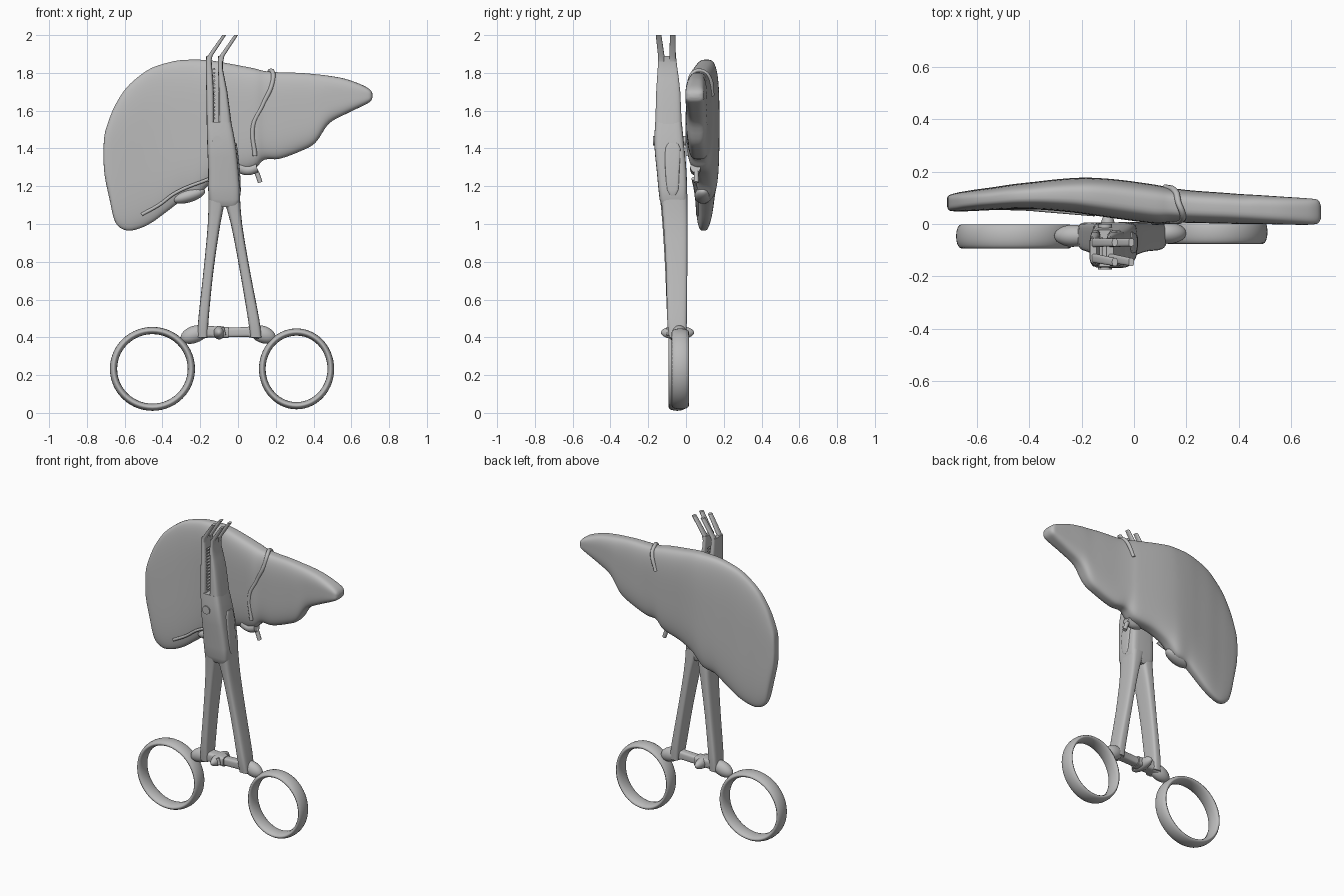
import bpy, bmesh, math
from mathutils import Vector

cube = bpy.data.objects.get("Cube")
if cube:
    bpy.data.objects.remove(cube, do_unlink=True)

GREY = (0.5, 0.5, 0.5, 1)
grey = bpy.data.materials.new("plain grey")
grey.use_nodes = True
grey.diffuse_color = GREY
grey.node_tree.nodes["Principled BSDF"].inputs["Base Color"].default_value = GREY


def finish(ob, name, angle=40):
    ob.name = name
    ob.data.materials.clear()
    ob.data.materials.append(grey)
    bpy.ops.object.select_all(action='DESELECT')
    ob.select_set(True)
    bpy.context.view_layer.objects.active = ob
    bpy.ops.object.shade_smooth_by_angle(angle=math.radians(angle))
    return ob


def smooth_rows(rows, steps):
    """Catmull-Rom interpolation through rows of numbers."""
    out = []
    for i in range(len(rows) - 1):
        a, b, c, d = (rows[max(0, min(len(rows) - 1, i + k))] for k in (-1, 0, 1, 2))
        for s in range(steps):
            t = s / steps
            out.append([q + t * (r - p) / 2 + t * t * (p - 2.5 * q + 2 * r - d4 / 2)
                        + t ** 3 * (1.5 * (q - r) + (d4 - p) / 2)
                        for p, q, r, d4 in zip(a, b, c, d)])
    out.append(list(rows[-1]))
    return out


def loft(name, rows, axis='Z', steps=1, power=4, sides=24):
    """Rows are (position, low, high, front, back) of rounded sections."""
    bm = bmesh.new()
    rings = []
    for pos, lo, hi, front, back in smooth_rows(rows, steps):
        ring = []
        for k in range(sides):
            t = 2 * math.pi * (k + 0.5) / sides
            u, v = (math.copysign(abs(f) ** (2 / power), f) for f in (math.cos(t), math.sin(t)))
            a = (lo + hi) / 2 + u * (hi - lo) / 2
            y = (front + back) / 2 + v * (back - front) / 2
            ring.append(bm.verts.new((a, y, pos) if axis == 'Z' else (pos, y, a)))
        rings.append(ring)
    for r, s in zip(rings, rings[1:]):
        for k in range(sides):
            n = (k + 1) % sides
            bm.faces.new((r[k], r[n], s[n], s[k]))
    bm.faces.new(rings[0])
    bm.faces.new(rings[-1])
    bmesh.ops.recalc_face_normals(bm, faces=bm.faces)
    me = bpy.data.meshes.new(name)
    bm.to_mesh(me)
    bm.free()
    ob = bpy.data.objects.new(name, me)
    bpy.context.collection.objects.link(ob)
    return finish(ob, name)


def tube(name, pts, radius):
    cu = bpy.data.curves.new(name, 'CURVE')
    cu.dimensions = '3D'
    cu.bevel_depth = radius
    cu.bevel_resolution = 3
    cu.use_fill_caps = True
    sp = cu.splines.new('BEZIER')
    sp.bezier_points.add(len(pts) - 1)
    for b, p in zip(sp.bezier_points, pts):
        b.co = p
        b.handle_left_type = b.handle_right_type = 'AUTO'
    ob = bpy.data.objects.new(name, cu)
    bpy.context.collection.objects.link(ob)
    bpy.ops.object.select_all(action='DESELECT')
    ob.select_set(True)
    bpy.context.view_layer.objects.active = ob
    bpy.ops.object.convert(target='MESH')
    return finish(bpy.context.object, name)


def blob(name, loc, size, tilt=0):
    bpy.ops.mesh.primitive_uv_sphere_add(segments=24, ring_count=14, location=loc, rotation=(0, tilt, 0))
    bpy.context.object.scale = size
    return finish(bpy.context.object, name)


# Liver body: x, bottom, top, front, back
loft("liver", [
    (-.712, 1.33, 1.41, .065, .10), (-.705, 1.25, 1.48, .052, .11),
    (-.68, 1.13, 1.56, .048, .118), (-.65, 1.01, 1.63, .048, .124),
    (-.60, .968, 1.71, .05, .132), (-.54, .97, 1.77, .053, .14),
    (-.46, 1.005, 1.825, .056, .152), (-.37, 1.07, 1.855, .055, .162),
    (-.30, 1.12, 1.868, .05, .17), (-.22, 1.14, 1.87, .042, .176),
    (-.15, 1.21, 1.867, .032, .176), (-.05, 1.26, 1.85, .018, .168),
    (.08, 1.29, 1.825, .002, .15), (.14, 1.34, 1.81, .006, .138),
    (.22, 1.345, 1.803, .004, .128), (.33, 1.385, 1.80, .002, .12),
    (.41, 1.43, 1.793, 0, .114), (.48, 1.53, 1.785, 0, .11),
    (.57, 1.582, 1.768, -.002, .104), (.66, 1.625, 1.735, -.003, .098),
    (.70, 1.648, 1.71, .002, .092), (.712, 1.67, 1.69, .02, .07)],
    axis='X', steps=4, power=3.4, sides=56)

# Ligament wrapping over the top between the lobes, lower lip and vessels
tube("ligament", [(.09, .01, 1.36), (.08, .008, 1.52), (.13, .012, 1.63), (.18, .016, 1.74),
                  (.185, .04, 1.80), (.17, .08, 1.81), (.16, .12, 1.78), (.12, .14, 1.68)], .012)
tube("lower_lip", [(-.51, .062, 1.05), (-.42, .06, 1.10), (-.33, .053, 1.165), (-.15, .038, 1.24)], .009)
tube("bile_duct", [(.06, .06, 1.33), (.095, .055, 1.28), (.118, .055, 1.22)], .013)
tube("vessel_stump", [(.0, .05, 1.30), (.05, .05, 1.285), (.10, .05, 1.30)], .028)
blob("gallbladder", (-.26, .09, 1.15), (.09, .045, .035), -.3)

# Clamp shanks: z, left, right, front, back
loft("right_shank", [(.40, -.215, -.16, -.09, 0), (.50, -.21, -.155, -.10, .005),
                     (.75, -.183, -.13, -.11, .005), (1.0, -.16, -.093, -.125, .005),
                     (1.16, -.157, -.06, -.14, 0)], steps=3)
loft("left_shank", [(.40, .065, .125, -.09, 0), (.50, .052, .112, -.10, .005),
                    (.75, .01, .064, -.105, .007), (1.0, -.038, .022, -.12, .008),
                    (1.16, -.085, .01, -.135, .008)], steps=3)

# Box joint with its pin, side slot plate and front lap
loft("box_joint", [(1.09, -.125, -.01, -.125, -.005), (1.13, -.156, .012, -.14, .006), (1.28, -.158, .003, -.155, .003),
                   (1.42, -.163, -.012, -.168, -.01), (1.54, -.166, -.036, -.163, -.022)], steps=2, power=6)
tube("joint_pin", [(-.11, -.174, 1.44), (-.11, 0, 1.44)], .027)
loft("side_slot", [(1.15, -.01, .012, -.08, -.06), (1.18, -.01, .015, -.10, -.04),
                   (1.29, -.01, .01, -.11, -.035), (1.40, -.03, -.003, -.11, -.03),
                   (1.43, -.03, -.008, -.09, -.05)], steps=2)

# Jaws and their serrations
loft("right_jaw", [(1.50, -.165, -.126, -.163, -.022), (1.70, -.168, -.128, -.158, -.03),
                   (1.82, -.17, -.136, -.15, -.045), (1.89, -.168, -.142, -.148, -.053)], steps=2)
loft("left_jaw", [(1.50, -.104, -.03, -.163, -.022), (1.70, -.102, -.056, -.158, -.03),
                  (1.82, -.106, -.08, -.15, -.045), (1.89, -.105, -.078, -.148, -.053)], steps=2)
for i in range(14):
    z = 1.56 + i * .02
    tube("jaw_tooth", [(-.126, -.14, z), (-.126, -.05, z)], .006)

# Forked bent tips
for side, x in (("right", -.167), ("left", -.104)):
    for fork, near, far in (("front", -.148, -.16), ("back", -.088, -.085)):
        loft(f"{side}_{fork}_tip", [(1.86, x, x + .026, near, near + .034),
                                    (1.89, x + .006, x + .032, near, near + .034),
                                    (2.0, x + .084, x + .104, far, far + .03)], power=3)

# Finger rings with their necks
for side, x, y, radius, squash in (("right", -.453, -.047, .203, 1.015), ("left", .31, -.03, .195, .93)):
    bpy.ops.mesh.primitive_torus_add(major_segments=56, minor_segments=16, major_radius=radius,
                                     minor_radius=.019, location=(x, y, .233), rotation=(math.pi / 2, 0, 0))
    bpy.context.object.scale = (squash, 1, 2.4)
    finish(bpy.context.object, side + "_finger_ring")
blob("right_neck", (-.232, -.045, .415), (.075, .042, .045), -.35)
blob("left_neck", (.132, -.035, .415), (.07, .04, .045), .35)

# Ratchet bars with a collar where they meet
loft("right_ratchet", [(-.20, .39, .475, -.09, 0), (-.15, .40, .46, -.085, -.01), (-.05, .395, .455, -.085, -.01)], axis='X')
loft("left_ratchet", [(-.07, .40, .45, -.075, -.02), (.05, .402, .455, -.075, -.02),
                      (.11, .39, .475, -.09, 0)], axis='X')
blob("ratchet_collar", (-.10, -.045, .425), (.032, .088, .036))
tube("ratchet_tooth", [(-.075, -.09, .41), (-.085, -.09, .45)], .012)
